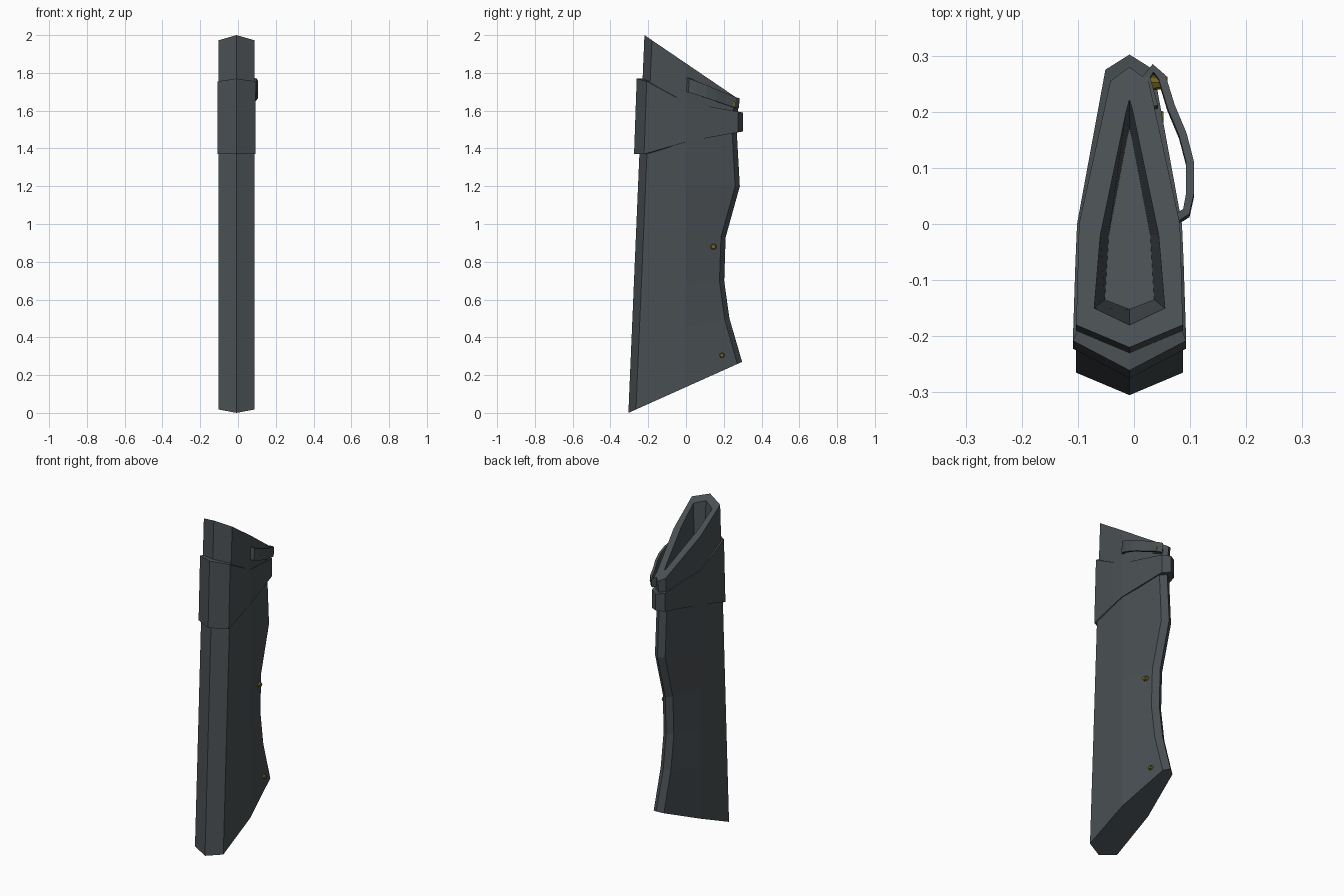
import bpy, bmesh, math
from mathutils import Matrix

if "Cube" in bpy.data.objects:
    bpy.data.objects.remove(bpy.data.objects["Cube"])

CX = -0.008  # symmetry line of the sheath


def material(name, rgb):
    m = bpy.data.materials.new(name)
    m.diffuse_color = (*rgb, 1)
    m.use_nodes = True
    m.node_tree.nodes["Principled BSDF"].inputs["Base Color"].default_value = m.diffuse_color
    return m


SLATE = material("dark_slate", (0.066, 0.078, 0.085))
BRASS = material("dull_brass", (0.17, 0.125, 0.01))


def finish(bm, name, mat):
    bmesh.ops.recalc_face_normals(bm, faces=bm.faces)
    me = bpy.data.meshes.new(name)
    bm.to_mesh(me)
    bm.free()
    ob = bpy.data.objects.new(name, me)
    bpy.context.collection.objects.link(ob)
    me.materials.append(mat)
    return ob


def mirror_ring(bm, half):
    """half: (x, y, z) points from front centre to back centre; mirrored to a ring."""
    pts = half + [(-x, y, z) for x, y, z in half[-2:0:-1]]
    return [bm.verts.new((x + CX, y, z)) for x, y, z in pts]


def loft(bm, rings, closed=False):
    pairs = list(zip(rings, rings[1:]))
    if closed:
        pairs.append((rings[-1], rings[0]))
    for a, b in pairs:
        n = len(a)
        for i in range(n):
            j = (i + 1) % n
            bm.faces.new((a[i], a[j], b[j], b[i]))


# Sheath body: hexagonal rings, then rim, blade slot walls and slot floor
bm = bmesh.new()
rings = []
levels = [(0.0, 0.27, 0.297), (0.40, 0.50, 0.23), (0.66, 0.70, 0.202),
          (0.92, 0.93, 0.21), (1.20, 1.20, 0.285), (1.58, 1.50, 0.268), (2.0, 1.66, 0.28)]
for zf, zb, yb in levels:
    yf = -0.305 + 0.0425 * zf
    prof = [(0, yf), (0.095, yf + 0.04), (0.09, 0.0), (0.034, yb - 0.025), (0, yb)]
    rings.append(mirror_ring(bm, [(x, y, zf + (zb - zf) * (y - yf) / (yb - yf)) for x, y in prof]))


def top_z(y):
    return 2.0 - 0.68 * (y + 0.22)


slot = [(0, -0.18), (0.063, -0.15), (0.052, -0.02), (0.006, 0.20), (0, 0.222)]
floor = [(0, -0.152), (0.044, -0.135), (0.037, -0.02), (0.005, 0.15), (0, 0.17)]
rings.append(mirror_ring(bm, [(x, y, top_z(y)) for x, y in slot]))
rings.append(mirror_ring(bm, [(x, y, top_z(y) - 0.4) for x, y in floor]))
loft(bm, rings)
bm.faces.new(rings[0])
bm.faces.new(rings[-1])
finish(bm, "sheath_body", SLATE)

# Collar band: closed shell around the upper body
bm = bmesh.new()
prof = [(0, -0.268), (0.101, -0.215), (0.0965, -0.07), (0.0935, 0.0), (0.043, 0.275), (0, 0.302)]
low = [1.37, 1.37, 1.415, 1.435, 1.485, 1.49]
high = [1.77, 1.755, 1.68, 1.645, 1.595, 1.59]


def band(zs, shrink, dy):
    half = []
    for (x, y), z in zip(prof, zs):
        y2 = y + dy if y < -0.2 else y
        half.append((x * (1 - shrink), y2 * (1 - shrink), z))
    return mirror_ring(bm, half)


loft(bm, [band(low, 0, -0.007), band(high, 0, 0.007),
          band(high, 0.15, 0.007), band(low, 0.15, -0.007)], closed=True)
finish(bm, "collar_band", SLATE)

# Belt clip: bent strap on the right side
path = [(0.076, 0.012), (0.093, 0.022), (0.1, 0.055), (0.1, 0.11), (0.087, 0.16),
        (0.066, 0.21), (0.05, 0.262), (0.034, 0.278), (0.022, 0.262), (0.036, 0.21)]
bm = bmesh.new()
cols = []
for x, y in path:
    t = y / 0.28
    zc, h = 1.742 - 0.105 * t, 0.037 - 0.01 * t
    cols.append((bm.verts.new((x, y - 0.006, zc - h)), bm.verts.new((x, y, zc + h))))
for a, b in zip(cols, cols[1:]):
    bm.faces.new((a[0], b[0], b[1], a[1]))
clip = finish(bm, "belt_clip", SLATE)
mod = clip.modifiers.new("thickness", 'SOLIDIFY')
mod.thickness = 0.014
mod.offset = 0

# Brass rivets, all pointing to the right
for name, x, y, z, r, length in (("clip_rivet", 0.042, 0.252, 1.638, 0.015, 0.035),
                                 ("middle_rivet", 0.043, 0.145, 0.88, 0.017, 0.02),
                                 ("lower_rivet", 0.043, 0.19, 0.305, 0.015, 0.02)):
    bm = bmesh.new()
    bmesh.ops.create_cone(bm, cap_ends=True, segments=8, radius1=r, radius2=r * 0.7, depth=length,
                          matrix=Matrix.Translation((x, y, z)) @ Matrix.Rotation(math.pi / 2, 4, 'Y'))
    finish(bm, name, BRASS)
